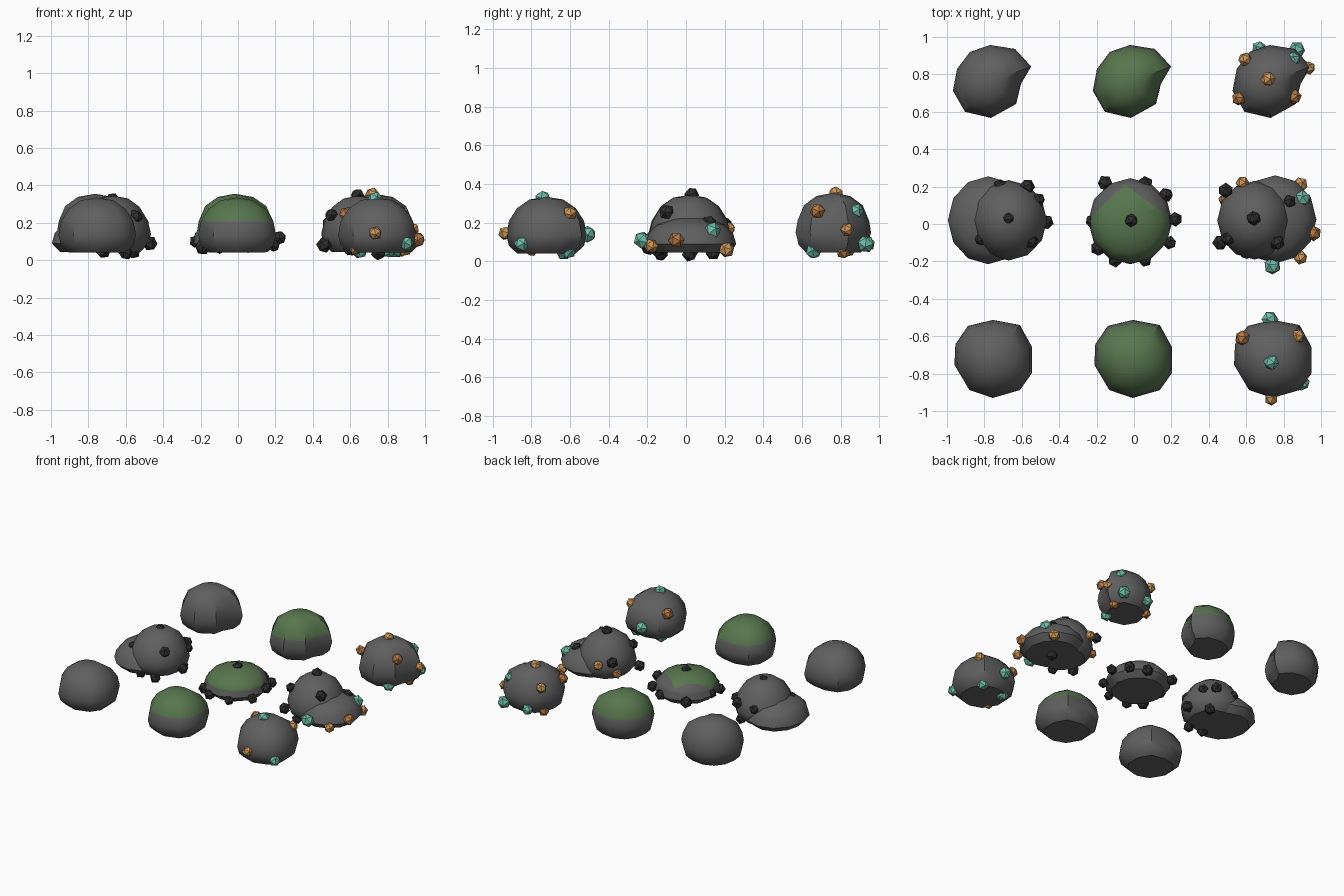
import bpy, bmesh, math, random
from mathutils import Vector

if "Cube" in bpy.data.objects:
    bpy.data.objects.remove(bpy.data.objects["Cube"])

random.seed(4)

def material(name, rgb):
    m = bpy.data.materials.new(name)
    m.diffuse_color = (*rgb, 1)
    m.use_nodes = True
    m.node_tree.nodes["Principled BSDF"].inputs["Base Color"].default_value = m.diffuse_color
    return m

STONE = material("grey stone", (0.115, 0.115, 0.115))
MOSS = material("moss green", (0.095, 0.18, 0.075))
DARK = material("dark ore", (0.028, 0.028, 0.028))
COPPER = material("copper ore", (0.47, 0.19, 0.06))
LIGHT = material("light copper ore", (0.61, 0.31, 0.10))
TEAL = material("teal ore", (0.16, 0.50, 0.39))

# Profiles: (scale of outline, height)
BACK_P = [(.72, .045), (.92, .085), (1, .15), (.95, .21), (.78, .29), (.45, .338), (0, .355)]
FRONT_P = [(.72, .04), (.93, .08), (1, .135), (.93, .21), (.73, .275), (.42, .32), (0, .335)]
DOME_P = [(.72, .045), (.93, .085), (1, .14), (.92, .21), (.70, .285), (.40, .33), (0, .345)]
SKIRT_P = [(.80, .045), (1, .09), (.93, .145), (.74, .19), (.40, .22), (0, .23)]

# Outlines around each rock's own centre
BACK_O = [(-.005, .195), (.129, .174), (.215, .08), (.161, -.013), (.135, -.12),
          (0, -.195), (-.139, -.162), (-.203, -.05), (-.181, .067), (-.112, .158)]
FRONT_O = [(0, .21), (.145, .183), (.21, .065), (.21, -.074), (.145, -.165),
           (0, -.207), (-.125, -.165), (-.205, -.03), (-.2, .08), (-.133, .178)]

def oval(rx, ry, n=12):
    return [(rx * math.cos(2 * math.pi * i / n), ry * math.sin(2 * math.pi * i / n)) for i in range(n)]

def rock(name, x, y, outline, profile, is_moss=None, cuts=()):
    """Stack scaled outlines into a flat-bottomed boulder."""
    bm = bmesh.new()
    n = len(outline)
    rings = [[bm.verts.new((x + s * px, y + s * py, z)) for px, py in outline] for s, z in profile[:-1]]
    bm.faces.new(rings[0])
    for a, b in zip(rings, rings[1:]):
        for i in range(n):
            bm.faces.new((a[i], a[(i + 1) % n], b[(i + 1) % n], b[i]))
    tip = bm.verts.new((x, y, profile[-1][1]))
    for i in range(n):
        bm.faces.new((rings[-1][i], rings[-1][(i + 1) % n], tip))
    for co, no in cuts:
        bmesh.ops.bisect_plane(bm, geom=bm.verts[:] + bm.edges[:] + bm.faces[:], plane_co=co, plane_no=no)
    bmesh.ops.recalc_face_normals(bm, faces=bm.faces)
    if is_moss:
        for f in bm.faces:
            f.material_index = int(is_moss(f.calc_center_median()))
    me = bpy.data.meshes.new(name)
    bm.to_mesh(me)
    bm.free()
    me.materials.append(STONE)
    if is_moss:
        me.materials.append(MOSS)
    ob = bpy.data.objects.new(name, me)
    bpy.context.collection.objects.link(ob)
    bpy.ops.object.select_all(action='DESELECT')
    ob.select_set(True)
    bpy.context.view_layer.objects.active = ob
    bpy.ops.object.shade_smooth_by_angle(angle=math.radians(38))

def nuggets(name, mat, points, r=.038):
    """Scatter faceted ore lumps, joined as one object."""
    bm = bmesh.new()
    for p in points:
        made = bmesh.ops.create_icosphere(bm, subdivisions=1, radius=r * random.uniform(.92, 1.12))
        turn = Vector((random.uniform(-1, 1), random.uniform(-1, 1), 1)).to_track_quat('Z', 'Y')
        for v in made["verts"]:
            v.co = turn @ v.co + Vector(p)
    me = bpy.data.meshes.new(name)
    bm.to_mesh(me)
    bm.free()
    me.materials.append(mat)
    bpy.context.collection.objects.link(bpy.data.objects.new(name, me))

# Corner and edge rocks: plain, mossy, ore
for col, x in (("plain", -.765), ("mossy", -.017), ("ore", .73)):
    moss = (lambda c: c.z > .21) if col == "mossy" else None
    rock(col + "_rock_back", x, .762, BACK_O, BACK_P, moss)
    rock(col + "_rock_front", x + .01, -.723, FRONT_O, FRONT_P, moss)

# Middle row: a dome rock merged with a low skirt rock
rock("left_dome_rock", -.67, .02, oval(.205, .215), DOME_P)
rock("left_low_rock", -.78, .02, oval(.215, .235), SKIRT_P)
rock("right_dome_rock", .645, .02, oval(.2, .21), DOME_P)
rock("right_low_rock", .755, .025, oval(.22, .235), SKIRT_P)

# Low centre rock with a moss wedge on top
apex = Vector((-.05, .21, 0))
side_r, side_l = Vector((.15, .21, 0)), Vector((-.15, .16, 0))
level = Vector((0, 0, .135))
rock("low_mossy_rock", -.02, .015, oval(.225, .23), SKIRT_P,
     lambda c: c.z > level.z and (c - apex).dot(side_r) < 0 and (c - apex).dot(side_l) < 0,
     [(level, (0, 0, 1)), (apex, side_r), (apex, side_l)])

# Dark ore on the middle row
nuggets("left_dark_ore", DARK, [
    (-.67, .03, .325), (-.715, .205, .18), (-.57, .2, .19), (-.51, .13, .19), (-.82, -.08, .2),
    (-.55, -.09, .23), (-.47, .01, .09), (-.6, -.13, .04), (-.72, -.13, .05), (-.56, .14, .045)])
nuggets("centre_dark_ore", DARK, [
    (-.015, .02, .22), (-.155, .22, .09), (.06, .215, .09), (.17, .155, .1), (.22, .025, .12),
    (.19, -.1, .08), (.06, -.195, .07), (-.1, -.195, .07), (-.19, -.13, .07), (-.225, .015, .1)])
nuggets("right_dark_ore", DARK, [
    (.64, .03, .345), (.49, .18, .2), (.5, -.08, .24), (.765, -.1, .255), (.83, .12, .2),
    (.46, -.1, .08), (.75, .02, .04), (.6, -.15, .06)], .04)

# Copper and teal ore on the right column
nuggets("copper_ore", COPPER, [
    (.56, .67, .25), (.856, .68, .26), (.86, .815, .05),
    (.58, -.61, .245), (.63, -.8, .06), (.6, .84, .06),
    (.96, -.05, .11), (.485, .13, .1)])
nuggets("light_copper_ore", LIGHT, [
    (.717, .775, .35), (.594, .88, .25), (.935, .834, .165),
    (.877, -.6, .25), (.733, -.935, .145),
    (.89, -.18, .08), (.89, .21, .06), (.58, .22, .17)])
nuggets("teal_ore", TEAL, [
    (.85, .88, .26), (.668, .94, .09), (.87, .93, .09), (.8, .66, .055),
    (.733, -.74, .325), (.727, -.51, .14), (.9, -.85, .09), (.84, -.61, .055), (.65, -.63, .05),
    (.9, .135, .16), (.74, -.225, .11)], .042)
